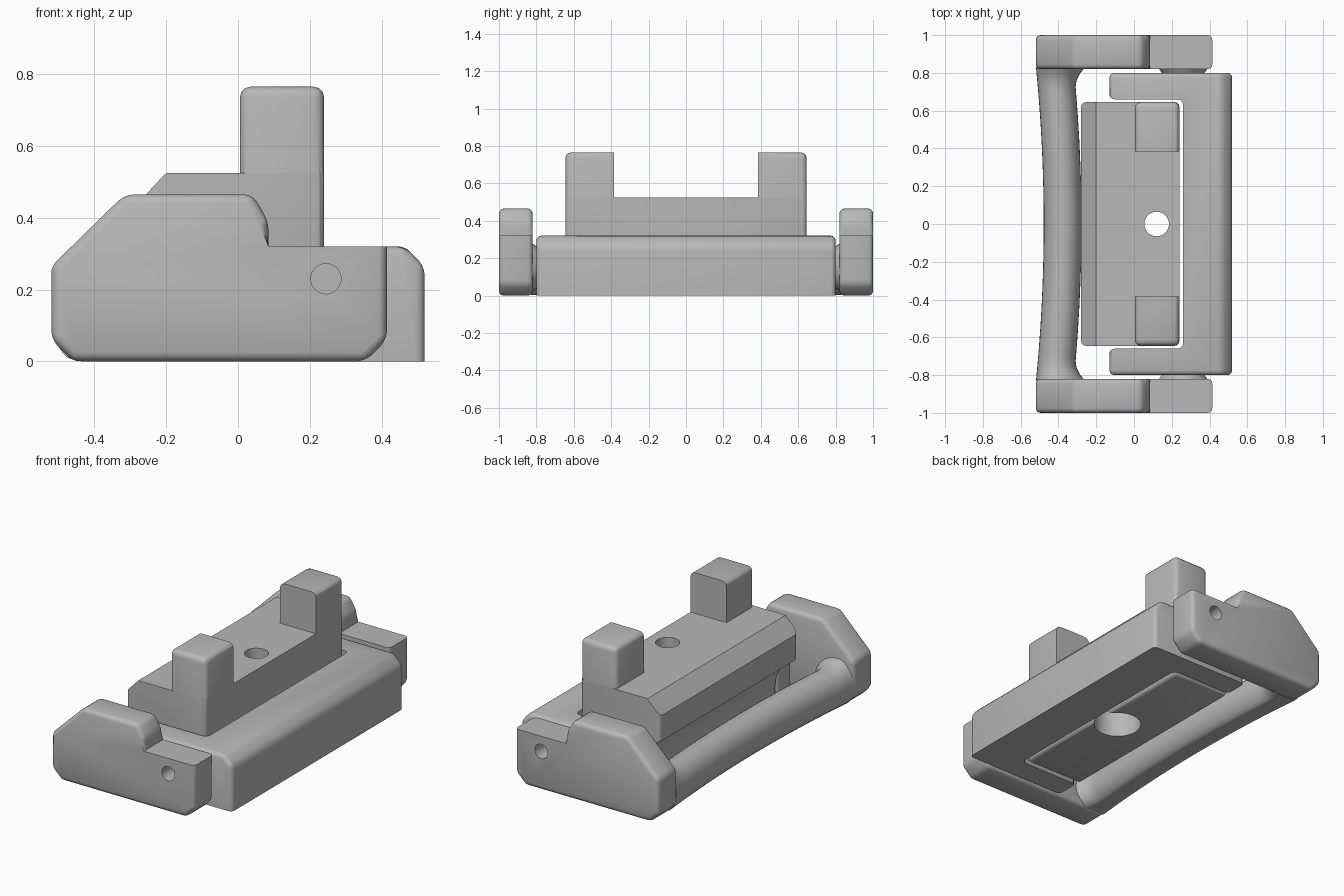
import bpy, bmesh
from math import cos, sin, pi
from mathutils import Matrix, Vector

scene_cube = bpy.data.objects.get("Cube")
if scene_cube:
    bpy.data.objects.remove(scene_cube, do_unlink=True)

grey = bpy.data.materials.new("plain_grey")
grey.use_nodes = True
COLOUR = (0.48, 0.48, 0.48, 1)
grey.diffuse_color = COLOUR
grey.node_tree.nodes["Principled BSDF"].inputs["Base Color"].default_value = COLOUR


def finish(bm, name):
    bmesh.ops.recalc_face_normals(bm, faces=bm.faces)
    mesh = bpy.data.meshes.new(name)
    bm.to_mesh(mesh)
    bm.free()
    mesh.materials.append(grey)
    ob = bpy.data.objects.new(name, mesh)
    bpy.context.collection.objects.link(ob)
    return ob


def select(ob):
    bpy.ops.object.select_all(action='DESELECT')
    ob.select_set(True)
    bpy.context.view_layer.objects.active = ob


def smooth(ob):
    select(ob)
    bpy.ops.object.shade_smooth_by_angle(angle=pi / 6)


def prism(points, axis, lo, hi):
    """Extrude a profile: (x, z) along y, or (x, y) along z."""
    bm = bmesh.new()
    place = (lambda a, b: (a, lo, b)) if axis == 'y' else (lambda a, b: (a, b, lo))
    face = bm.faces.new([bm.verts.new(place(*p)) for p in points])
    made = bmesh.ops.extrude_face_region(bm, geom=[face])["geom"]
    step = Vector((0, hi - lo, 0)) if axis == 'y' else Vector((0, 0, hi - lo))
    bmesh.ops.translate(bm, vec=step, verts=[v for v in made if isinstance(v, bmesh.types.BMVert)])
    bmesh.ops.recalc_face_normals(bm, faces=bm.faces)
    return bm


def round_edges(bm, size, rule, segments=3):
    """Bevel the edges whose two end points satisfy the rule."""
    edges = [e for e in bm.edges if rule(e.verts[0].co, e.verts[1].co)]
    bmesh.ops.bevel(bm, geom=edges, offset=size, segments=segments, profile=0.5,
                    affect='EDGES', clamp_overlap=True)


def drill(ob, centre, radius, depth, along_y=False):
    bm = bmesh.new()
    turn = Matrix.Rotation(pi / 2, 4, 'X') if along_y else Matrix()
    bmesh.ops.create_cone(bm, cap_ends=True, segments=40, radius1=radius, radius2=radius,
                          depth=depth, matrix=Matrix.Translation(centre) @ turn)
    cutter = finish(bm, "drill_cutter")
    cutter.hide_render = True
    mod = ob.modifiers.new("hole", 'BOOLEAN')
    mod.operation, mod.solver, mod.object = 'DIFFERENCE', 'EXACT', cutter
    select(ob)
    bpy.ops.object.modifier_apply(modifier=mod.name)
    bpy.data.objects.remove(cutter, do_unlink=True)


# Handle end plates with a stepped top and a pin hole
plate_profile = [(-0.52, 0.06), (-0.52, 0.265), (-0.315, 0.465), (0.04, 0.465), (0.085, 0.39),
                 (0.085, 0.32), (0.415, 0.32), (0.415, 0.06), (0.355, 0), (-0.46, 0)]
STEP = 0.32
for side, label in ((-1, "front"), (1, "back")):
    lo, hi = sorted((side * 0.82, side * 1.0))
    bm = prism(plate_profile, 'y', lo, hi)
    round_edges(bm, 0.025, lambda a, b: not (abs(a.z - STEP) < 0.001 and abs(b.z - STEP) < 0.001))
    plate = finish(bm, label + "_end_plate")
    drill(plate, (0.245, side * 0.93, 0.23), 0.042, 0.18, along_y=True)
    smooth(plate)

    # Thin pivot boss between plate and frame
    bm = bmesh.new()
    turn = Matrix.Rotation(side * pi / 2, 4, 'X')
    bmesh.ops.create_cone(bm, cap_ends=True, segments=40, radius1=0.13, radius2=0.11, depth=0.03,
                          matrix=Matrix.Translation((0.26, side * 0.81, 0.15)) @ turn)
    smooth(finish(bm, label + "_pivot_boss"))

# Bowed handle bar, flat below, flaring into the plates
bm = bmesh.new()
rings = []
STATIONS, SIDES = 48, 32
for i in range(STATIONS + 1):
    y = -0.83 + 1.66 * i / STATIONS
    bow = (y / 0.82) ** 2
    flare = max(0, (abs(y) - 0.72) / 0.1) ** 2 * 0.05
    ring = []
    for k in range(SIDES):
        t = 2 * pi * k / SIDES
        reach = 0.1 + (flare if cos(t) > 0 else 0)
        rise = 0.12 + (flare * 0.6 if sin(t) > 0 else 0)
        ring.append(bm.verts.new((-0.378 - 0.04 * bow + reach * cos(t), y,
                                  max(0.004, 0.11 + rise * sin(t)))))
    rings.append(ring)
for a, b in zip(rings, rings[1:]):
    for k in range(SIDES):
        n = (k + 1) % SIDES
        bm.faces.new((a[k], a[n], b[n], b[k]))
bm.faces.new(rings[0])
bm.faces.new(rings[-1])
smooth(finish(bm, "handle_bar"))

# Three-sided base frame
half_plan = [(0.52, 0.80), (-0.13, 0.80), (-0.13, 0.66), (0.26, 0.66)]
plan = half_plan + [(x, -y) for x, y in reversed(half_plan)]
bm = prism(plan, 'z', 0, 0.32)
round_edges(bm, 0.055, lambda a, b: min(a.x, b.x) > 0.51 and min(a.z, b.z) > 0.31, 1)
round_edges(bm, 0.025, lambda a, b: min(a.z, b.z) > 0.25 and min(abs(a.y), abs(b.y)) > 0.79
            or max(a.x, b.x) < -0.12 and max(a.z, b.z) > 0.01
            or min(a.x, b.x) > 0.51 and abs(a.y - b.y) < 0.001)
round_edges(bm, 0.03, lambda a, b: abs(a.x - 0.26) < 0.001 and abs(b.x - 0.26) < 0.001
            and abs(a.z - b.z) > 0.2)
smooth(finish(bm, "base_frame"))

# Central body, hollowed on the handle side
arc = [(-0.36 + 0.23 * cos(t), 0.08 + 0.225 * sin(t)) for t in (j * 1.21 / 10 for j in range(11))]
body_profile = [(0.24, 0), (-0.13, 0)] + arc + [(-0.28, 0.44), (-0.2, 0.525), (0.24, 0.525)]
bm = prism(body_profile, 'y', -0.645, 0.645)
round_edges(bm, 0.025, lambda a, b: min(a.x, b.x) > 0.23 and min(a.z, b.z) < 0.5
            or max(a.z, b.z) < 0.01 and max(a.x, b.x) > 0.2
            or max(a.x, b.x) < -0.275 and abs(a.y - b.y) < 0.001)
body = finish(bm, "central_body")
drill(body, (0.12, 0, 0.3), 0.065, 1.0)
drill(body, (0.12, 0, 0.1), 0.13, 0.4)
smooth(body)

# Two upright posts, square on their facing sides
for side, label in ((-1, "front"), (1, "back")):
    lo, hi = sorted((side * 0.385, side * 0.645))
    bm = prism([(0.005, 0.3), (0.24, 0.3), (0.24, 0.765), (0.005, 0.765)], 'y', lo, hi)
    round_edges(bm, 0.03, lambda a, b: max(a.z, b.z) > 0.7
                and (max(abs(a.y), abs(b.y)) > 0.64)
                and (min(abs(a.y), abs(b.y)) > 0.64 or abs(a.y - b.y) > 0.1))
    smooth(finish(bm, label + "_post"))
